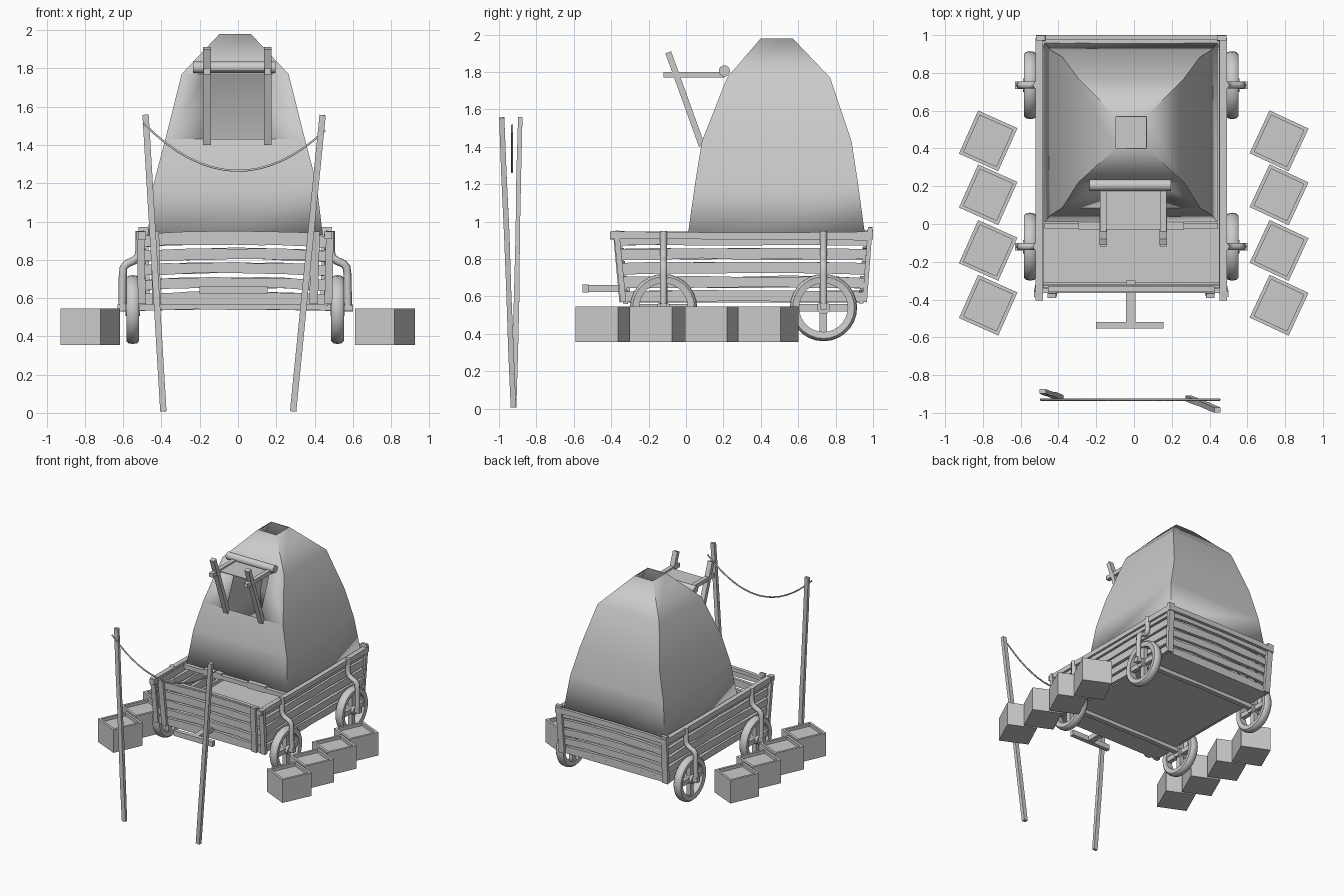
import bpy, bmesh, math, random
from mathutils import Vector, Matrix

if "Cube" in bpy.data.objects:
    bpy.data.objects.remove(bpy.data.objects["Cube"])

random.seed(4)
CX = -0.015  # wagon centre line


def make(name, bm, smooth=None):
    bmesh.ops.recalc_face_normals(bm, faces=bm.faces)
    me = bpy.data.meshes.new(name)
    bm.to_mesh(me)
    bm.free()
    ob = bpy.data.objects.new(name, me)
    bpy.context.collection.objects.link(ob)
    if smooth:
        bpy.ops.object.select_all(action='DESELECT')
        ob.select_set(True)
        bpy.context.view_layer.objects.active = ob
        bpy.ops.object.shade_smooth_by_angle(angle=math.radians(smooth))
    return ob


def beam(name, a, b, w, h, up=(0, 0, 1), n=1, bow=0.0, jit=0.0):
    """Timber from a to b: w across, h along 'up', optionally bowed and uneven."""
    a, b = Vector(a), Vector(b)
    d = (b - a).normalized()
    s = d.cross(Vector(up)).normalized()
    u = s.cross(d)
    bm = bmesh.new()
    rings = []
    for i in range(n + 1):
        t = i / n
        c = a.lerp(b, t) + u * (bow * 4 * t * (1 - t) + random.uniform(-jit, jit))
        hh = h / 2 + random.uniform(-jit, jit)
        rings.append([bm.verts.new(c + s * x * w / 2 + u * y * hh)
                      for x, y in ((-1, -1), (1, -1), (1, 1), (-1, 1))])
    for r, q in zip(rings, rings[1:]):
        for k in range(4):
            bm.faces.new((r[k], r[(k + 1) % 4], q[(k + 1) % 4], q[k]))
    bm.faces.new(rings[0])
    bm.faces.new(rings[-1])
    return make(name, bm)


def tube(name, pts, r, res=1):
    cu = bpy.data.curves.new(name, 'CURVE')
    cu.dimensions = '3D'
    cu.bevel_depth, cu.bevel_resolution, cu.use_fill_caps = r, res, True
    sp = cu.splines.new('POLY')
    sp.points.add(len(pts) - 1)
    for p, co in zip(sp.points, pts):
        p.co = (*co, 1)
    ob = bpy.data.objects.new(name, cu)
    bpy.context.collection.objects.link(ob)
    return ob


def cylinder(name, centre, r, length, seg=16):
    bm = bmesh.new()
    bmesh.ops.create_cone(bm, cap_ends=True, segments=seg, radius1=r, radius2=r, depth=length,
                          matrix=Matrix.Translation(centre) @ Matrix.Rotation(math.pi / 2, 4, 'Y'))
    return make(name, bm, 40)


# wagon bed
beam("bed_floor", (CX, -0.335, 0.585), (CX, 0.95, 0.585), 0.93, 0.035)

# slatted walls, leaning outwards at both ends
for i in range(5):
    z = 0.598 + i * 0.0755
    t = (z - 0.57) / 0.36
    yf, yb = -0.335 - 0.035 * t, 0.945 + 0.03 * t
    for s in (-1, 1):
        x = CX + s * 0.477
        beam("side_slat", (x, yf, z), (x, yb, z), 0.025, 0.058, n=6, bow=0.004, jit=0.003)
    for y, nm in ((yf + 0.015, "front_slat"), (yb - 0.01, "rear_slat")):
        beam(nm, (CX - 0.485, y, z - 0.006), (CX + 0.485, y, z - 0.006), 0.025, 0.056,
             n=8, bow=0.014, jit=0.003)

# top rails and battens
for s in (-1, 1):
    x = CX + s * 0.487
    beam("side_rail", (x, -0.405, 0.925), (x, 0.985, 0.925), 0.04, 0.042, n=4, jit=0.003)
    beam("front_batten", (CX + s * 0.41, -0.345, 0.57), (CX + s * 0.42, -0.38, 0.95), 0.045, 0.022, (0, -1, 0))
    beam("front_corner_post", (CX + s * 0.487, -0.335, 0.57), (CX + s * 0.495, -0.372, 0.95), 0.04, 0.03, (0, -1, 0))
    beam("rear_corner_post", (CX + s * 0.47, 0.955, 0.57), (CX + s * 0.48, 0.985, 0.97), 0.05, 0.025, (0, -1, 0))
    beam("beam_block", (CX + s * 0.2 - 0.08, -0.01, 0.92), (CX + s * 0.2 + 0.08, -0.01, 0.92), 0.04, 0.05)
beam("front_rail", (CX - 0.44, -0.345, 0.925), (CX + 0.44, -0.345, 0.925), 0.03, 0.03, n=6, bow=0.01, jit=0.002)
beam("rear_rail", (CX - 0.505, 0.987, 0.925), (CX + 0.505, 0.987, 0.925), 0.025, 0.04, n=6, bow=0.01, jit=0.002)
beam("cross_beam", (CX - 0.46, -0.01, 0.915), (CX + 0.46, -0.01, 0.915), 0.03, 0.035)

# canvas cover: open at the top, with a window in the front
rows = [(0.93, 0.458, 0.01, 0.957), (1.2, 0.425, 0.048, 0.92), (1.43, 0.365, 0.085, 0.885),
        (1.77, 0.28, 0.22, 0.77), (1.98, 0.082, 0.40, 0.57)]
bm = bmesh.new()
rings = [[bm.verts.new((CX + x * hx, y, z)) for x, y in ((-1, y0), (1, y0), (1, y1), (-1, y1))]
         for z, hx, y0, y1 in rows]
for i, (r, q) in enumerate(zip(rings, rings[1:])):
    for k in range(4):
        if (i, k) != (2, 0):
            bm.faces.new((r[k], r[(k + 1) % 4], q[(k + 1) % 4], q[k]))
for k, s in ((0, -1), (1, 1)):
    lo = bm.verts.new((CX + s * 0.15, 0.085, 1.43))
    hi = bm.verts.new((CX + s * 0.15, 0.22, 1.77))
    bm.faces.new((rings[2][k], lo, hi, rings[3][k]))
cover = make("canvas_cover", bm, 40)
sol = cover.modifiers.new("thickness", 'SOLIDIFY')
sol.thickness, sol.offset = 0.006, -1

# window awning with its roller and props
cylinder("awning_roll", (-0.02, 0.205, 1.805), 0.03, 0.43)
beam("awning_cloth", (-0.005, 0.21, 1.787), (-0.005, -0.03, 1.787), 0.34, 0.006)
for x in (-0.162, 0.155):
    beam("awning_prop", (x, 0.085, 1.405), (x, -0.095, 1.905), 0.04, 0.033, (0, -1, 0))
    beam("awning_arm", (x, 0.205, 1.785), (x, -0.12, 1.785), 0.035, 0.032)

# wheels, axles and curved brackets
rim = [(0.13, -0.028), (0.165, -0.033), (0.176, -0.022), (0.18, 0), (0.176, 0.022), (0.165, 0.033), (0.13, 0.028)]
for y in (-0.12, 0.735):
    beam("axle", (CX - 0.615, y, 0.548), (CX + 0.615, y, 0.548), 0.038, 0.035, n=6, bow=0.01, jit=0.002)
    for s in (-1, 1):
        x = CX + s * 0.535
        bm = bmesh.new()
        N = 28
        loop = [[bm.verts.new((x + w, y + r * math.cos(a), 0.54 + r * math.sin(a))) for r, w in rim]
                for a in (2 * math.pi * i / N for i in range(N))]
        for i in range(N):
            p, q = loop[i], loop[(i + 1) % N]
            for k in range(len(rim)):
                m = (k + 1) % len(rim)
                bm.faces.new((p[k], p[m], q[m], q[k]))
        make("wheel_rim", bm, 40)
        beam("wheel_spoke", (x, y, 0.4), (x, y, 0.68), 0.035, 0.04, (0, 1, 0))
        beam("wheel_spoke", (x, y - 0.14, 0.54), (x, y + 0.14, 0.54), 0.035, 0.04)
        cylinder("wheel_hub", (x, y, 0.54), 0.035, 0.075)
        path = [(0.50, 0.95), (0.50, 0.85), (0.507, 0.815), (0.53, 0.795),
                (0.565, 0.78), (0.583, 0.76), (0.587, 0.72), (0.59, 0.535)]
        tube("wheel_bracket", [(CX + s * px, y, pz) for px, pz in path], 0.021)

# drawbar
beam("drawbar", (-0.018, -0.3, 0.643), (-0.018, -0.53, 0.643), 0.05, 0.038)
beam("drawbar_handle", (-0.2, -0.537, 0.643), (0.155, -0.537, 0.643), 0.034, 0.042)

# crates with recessed tops, four on each side
for cx, turn in ((-0.772, -24), (0.768, -25)):
    for cy in (0.44, 0.155, -0.14, -0.43):
        bm = bmesh.new()
        bmesh.ops.create_cube(bm, size=1, matrix=Matrix.Translation((cx, cy, 0.45))
                              @ Matrix.Rotation(math.radians(turn), 4, 'Z')
                              @ Matrix.Diagonal((0.228, 0.25, 0.19, 1)))
        bm.normal_update()
        top = max(bm.faces, key=lambda f: f.calc_center_median().z)
        bmesh.ops.inset_region(bm, faces=[top], thickness=0.027)
        ext = bmesh.ops.extrude_discrete_faces(bm, faces=[top])["faces"]
        bmesh.ops.translate(bm, verts=ext[0].verts, vec=(0, 0, -0.025))
        make("crate", bm)

# two poles with a hanging rope
beam("left_pole", (-0.39, -0.917, 0.008), (-0.483, -0.888, 1.558), 0.033, 0.026, (0, 1, 0), n=5, jit=0.002)
beam("right_pole", (0.288, -0.922, 0.008), (0.442, -0.984, 1.556), 0.033, 0.026, (0, 1, 0), n=5, jit=0.002)
xs = [-0.495 + 0.95 * i / 16 for i in range(17)]
tube("rope", [(x, -0.93, 1.265 + 0.235 * (x / 0.48) ** 2) for x in xs], 0.006)
